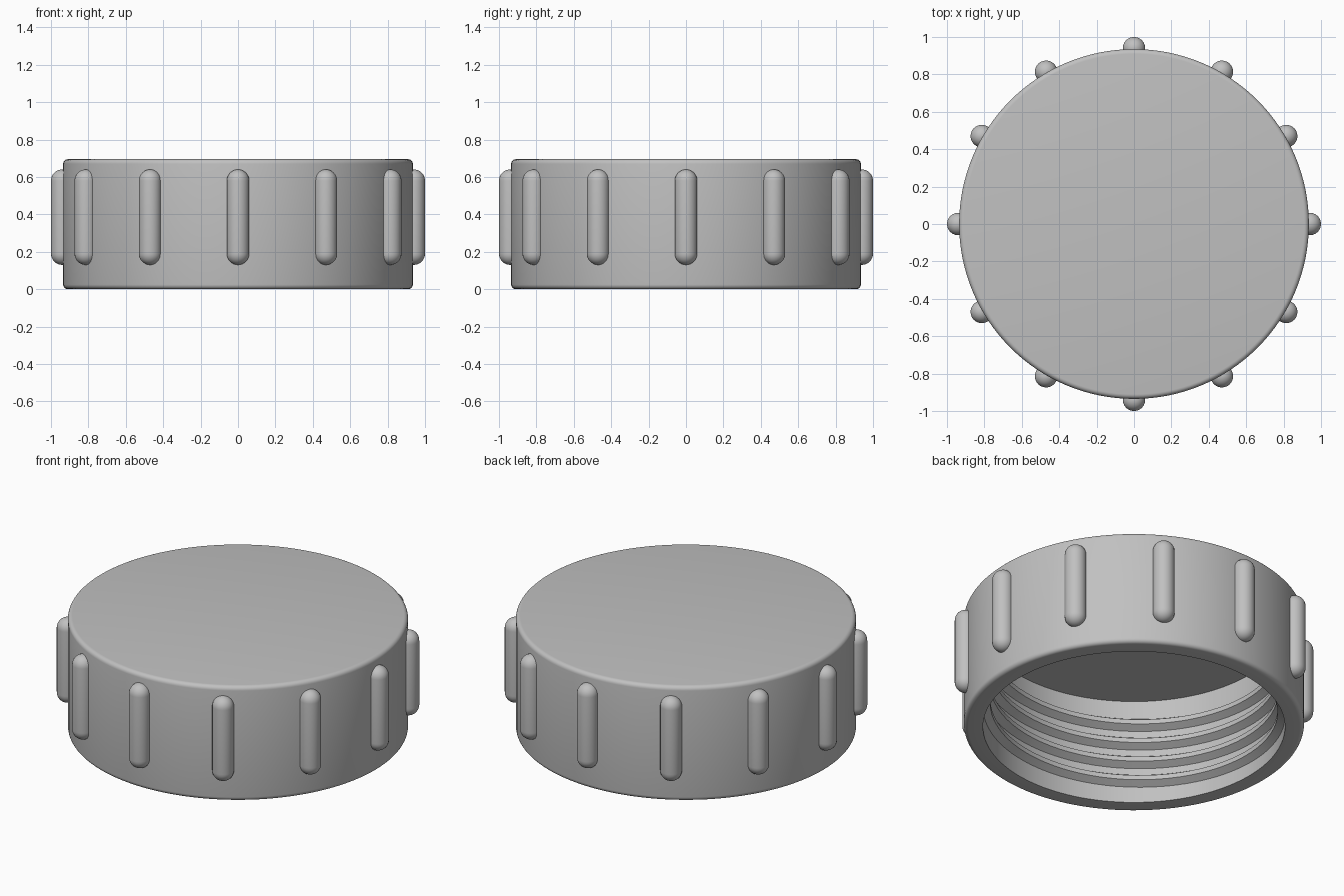
import bpy
import bmesh
from math import sin, cos, pi, radians
from mathutils import Vector, Matrix

if "Cube" in bpy.data.objects:
    bpy.data.objects.remove(bpy.data.objects["Cube"], do_unlink=True)

OUTER, INNER, HEIGHT, CEILING = 0.935, 0.83, 0.695, 0.64
BEVEL = 0.025

plastic = bpy.data.materials.new("grey plastic")
plastic.use_nodes = True
grey = (0.53, 0.53, 0.53, 1)
plastic.diffuse_color = grey
plastic.node_tree.nodes["Principled BSDF"].inputs["Base Color"].default_value = grey


def finish(bm, name, angle=35):
    bmesh.ops.remove_doubles(bm, verts=bm.verts, dist=1e-5)
    bmesh.ops.recalc_face_normals(bm, faces=bm.faces)
    mesh = bpy.data.meshes.new(name)
    bm.to_mesh(mesh)
    bm.free()
    mesh.materials.append(plastic)
    obj = bpy.data.objects.new(name, mesh)
    bpy.context.collection.objects.link(obj)
    bpy.ops.object.select_all(action="DESELECT")
    obj.select_set(True)
    bpy.context.view_layer.objects.active = obj
    bpy.ops.object.shade_smooth_by_angle(angle=radians(angle))
    return obj


def lathe(name, profile, steps, offset=(0, 0, 0), angle=35):
    """Turn a list of (radius, z) points around the vertical axis."""
    bm = bmesh.new()
    verts = [bm.verts.new((r, 0, z)) for r, z in profile]
    edges = [bm.edges.new(pair) for pair in zip(verts, verts[1:])]
    bmesh.ops.spin(bm, geom=verts + edges, cent=(0, 0, 0), axis=(0, 0, 1),
                   angle=2 * pi, steps=steps)
    bmesh.ops.translate(bm, verts=bm.verts, vec=offset)
    return finish(bm, name, angle)


def arc(r, z, radius, start, end, steps=5):
    angles = [radians(start + (end - start) * i / steps) for i in range(steps + 1)]
    return [(r + radius * cos(a), z + radius * sin(a)) for a in angles]


def capsule(name, radius, bottom, top, offset, steps=24):
    profile = (arc(0, bottom + radius, radius, -90, 0, 8)
               + arc(0, top - radius, radius, 0, 90, 8))
    profile[0], profile[-1] = (0, bottom), (0, top)
    return lathe(name, profile, steps, offset, 50)


# Hollow cap with rounded outer rims
edge = OUTER - BEVEL
shell = [(0, CEILING), (INNER, CEILING), (INNER, 0)]
shell += arc(edge, BEVEL, BEVEL, -90, 0)
shell += arc(edge, HEIGHT - BEVEL, BEVEL, 0, 90)
shell += [(0, HEIGHT)]
lathe("cap_shell", shell, 128)

# Twelve rounded grip ribs
for i in range(12):
    a = i * pi / 6
    capsule(f"grip_rib_{i + 1}", 0.06, 0.13, 0.64, (0.94 * cos(a), 0.94 * sin(a), 0))

# Helical thread on the inner wall
PITCH, DEPTH, TURNS, PER_TURN = 0.118, 0.04, 4.4, 80
bm = bmesh.new()
rings = []
count = int(TURNS * PER_TURN)
for i in range(count + 1):
    a = 2 * pi * i / PER_TURN
    z = 0.06 + PITCH * i / PER_TURN
    taper = min(1, i / 8, (count - i) / 8)
    crest = INNER - DEPTH * max(taper, 0.02)
    section = [(INNER + 0.01, -0.045), (crest, -0.014), (crest, 0.014), (INNER + 0.01, 0.045)]
    rings.append([bm.verts.new((r * cos(a), r * sin(a), z + dz)) for r, dz in section])
for one, two in zip(rings, rings[1:]):
    for j in range(4):
        k = (j + 1) % 4
        bm.faces.new((one[j], one[k], two[k], two[j]))
bm.faces.new(rings[0])
bm.faces.new(rings[-1])
finish(bm, "inner_thread", 25)

# Small peg under the ceiling
capsule("ceiling_peg", 0.033, 0.42, 0.67, (0.2, 0.07, 0), 16)
